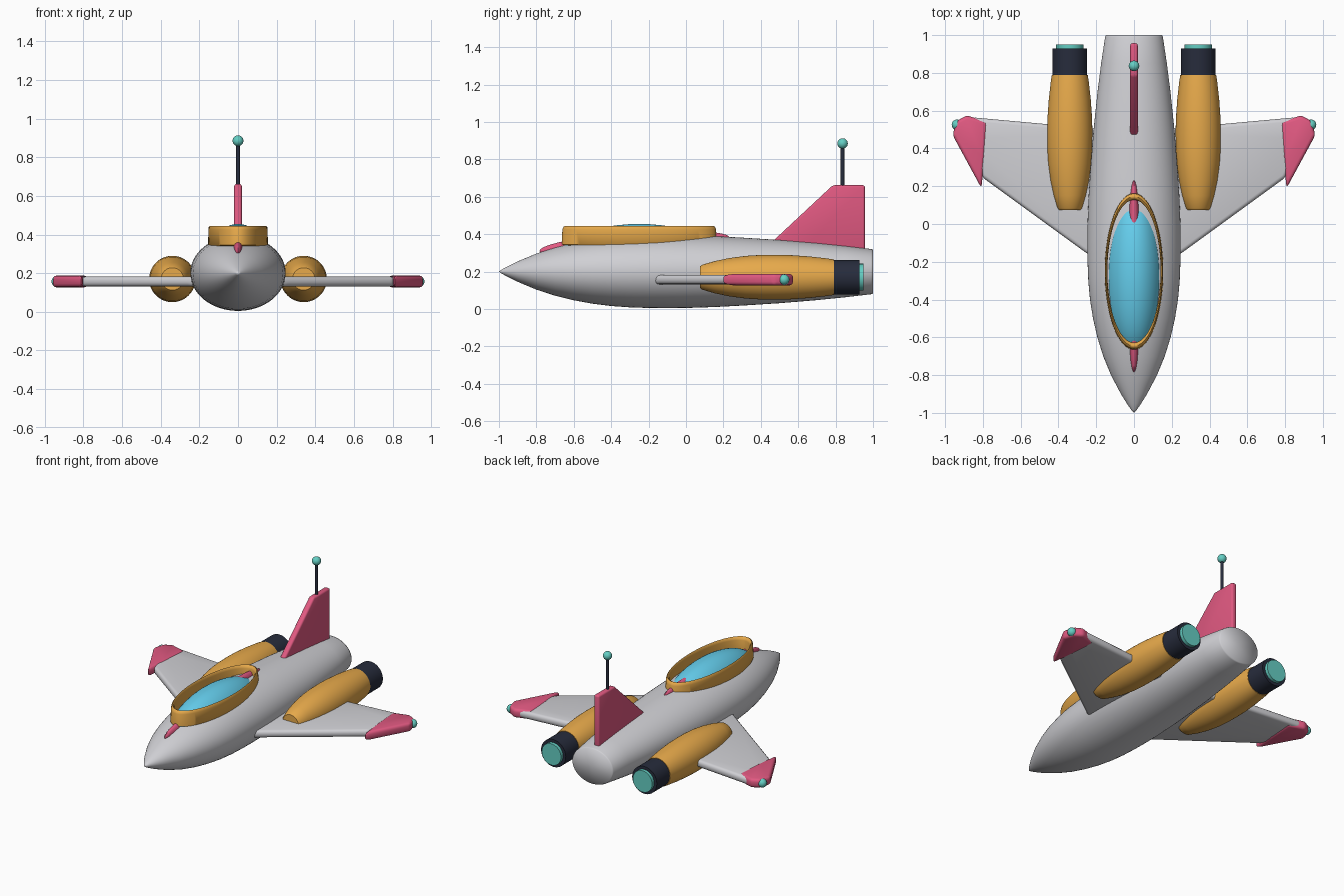
import bpy, bmesh, math
from mathutils import Matrix, Vector

if "Cube" in bpy.data.objects:
    bpy.data.objects.remove(bpy.data.objects["Cube"])


def mat(name, rgb):
    m = bpy.data.materials.new(name)
    m.diffuse_color = (*rgb, 1)
    m.use_nodes = True
    m.node_tree.nodes["Principled BSDF"].inputs["Base Color"].default_value = m.diffuse_color
    return m


ORANGE = mat("orange", (0.80, 0.40, 0.07))
PINK = mat("pink", (0.75, 0.10, 0.22))
DARK = mat("dark", (0.02, 0.025, 0.045))
TEAL = mat("teal", (0.13, 0.62, 0.55))
BLUE = mat("blue", (0.13, 0.62, 0.85))
GREY = mat("light_grey", (0.63, 0.63, 0.66))


def finish(name, bm, material, mirror=False, angle=40):
    bmesh.ops.recalc_face_normals(bm, faces=bm.faces)
    me = bpy.data.meshes.new(name)
    bm.to_mesh(me)
    bm.free()
    ob = bpy.data.objects.new(name, me)
    bpy.context.collection.objects.link(ob)
    if material:
        me.materials.append(material)
    if mirror:
        ob.modifiers.new("mirror", "MIRROR").use_clip = False
    bpy.ops.object.select_all(action="DESELECT")
    ob.select_set(True)
    bpy.context.view_layer.objects.active = ob
    bpy.ops.object.shade_smooth_by_angle(angle=math.radians(angle))
    return ob


def lathe(name, profile, place, material, segs=48, loop=False, **kw):
    """Spin (height, radius) points; place(a, b, h) maps to model space."""
    bm = bmesh.new()
    rings = []
    for h, r in profile:
        n = 1 if r == 0 else segs
        rings.append([bm.verts.new(place(r * math.cos(2 * math.pi * i / segs),
                                         r * math.sin(2 * math.pi * i / segs), h))
                      for i in range(n)])
    pairs = list(zip(rings, rings[1:]))
    if loop:
        pairs.append((rings[-1], rings[0]))
    for p, q in pairs:
        for i in range(segs):
            j = (i + 1) % segs
            corners = [p[i % len(p)], p[j % len(p)], q[j % len(q)], q[i % len(q)]]
            bm.faces.new(list(dict.fromkeys(corners)))
    return finish(name, bm, material, **kw)


def plate(name, pts, place, thick, bevel, material, **kw):
    """Extrude a 2D outline by thick about its middle and round the edges."""
    bm = bmesh.new()
    face = bm.faces.new([bm.verts.new(place(a, b, -thick / 2)) for a, b in pts])
    ext = bmesh.ops.extrude_face_region(bm, geom=[face])
    shift = Vector(place(0, 0, thick)) - Vector(place(0, 0, 0))
    bmesh.ops.translate(bm, vec=shift,
                        verts=[v for v in ext["geom"] if isinstance(v, bmesh.types.BMVert)])
    bmesh.ops.recalc_face_normals(bm, faces=bm.faces)
    bmesh.ops.bevel(bm, geom=bm.edges[:], offset=bevel, segments=3,
                    profile=0.5, affect="EDGES", clamp_overlap=True)
    return finish(name, bm, material, **kw)


def ball(name, loc, size, material, tilt=0, **kw):
    bm = bmesh.new()
    m = Matrix.Translation(loc) @ Matrix.Rotation(tilt, 4, "X") @ Matrix.Diagonal((*size, 1))
    bmesh.ops.create_uvsphere(bm, u_segments=40, v_segments=24, radius=1, matrix=m)
    return finish(name, bm, material, **kw)


# fuselage: flattened spindle along y
lathe("fuselage",
      [(-1, 0), (-0.985, 0.014), (-0.95, 0.038), (-0.9, 0.069), (-0.8, 0.122), (-0.7, 0.163),
       (-0.6, 0.194), (-0.5, 0.217), (-0.4, 0.233), (-0.3, 0.242), (-0.2, 0.246),
       (-0.1, 0.247), (0, 0.246), (0.15, 0.240), (0.3, 0.230), (0.5, 0.214),
       (0.7, 0.193), (0.85, 0.174), (0.99, 0.153), (1, 0.148), (1, 0)],
      lambda a, b, h: (a, h, 0.2 + 0.79 * b), GREY, segs=64, angle=100)

# canopy: glass dome, raised rim and the spine strip below it
ball("canopy_glass", (0, -0.25, 0.255), (0.158, 0.45, 0.2), BLUE)
lathe("canopy_rim",
      [(0.335, 0.93), (0.425, 0.915), (0.439, 0.93), (0.445, 0.957),
       (0.439, 0.982), (0.425, 0.995), (0.345, 1.005)],
      lambda a, b, h: (0.154 * a, -0.25 + 0.413 * b, h), ORANGE, segs=72, loop=True, angle=60)
ball("spine_strip", (0, -0.275, 0.345), (0.038, 0.51, 0.065), PINK, tilt=0.07)

# wings with coloured tips and tip lights
flat = lambda a, b, t: (a, b, 0.157 + t)
plate("wings", [(0.15, -0.22), (0.25, -0.155), (0.80, 0.245), (0.90, 0.45), (0.86, 0.565), (0.15, 0.50)],
      flat, 0.05, 0.02, GREY, mirror=True)
plate("wing_tips", [(0.808, 0.19), (0.96, 0.47), (0.94, 0.545), (0.885, 0.575), (0.777, 0.54), (0.79, 0.36)],
      flat, 0.06, 0.018, PINK, mirror=True)
ball("wing_lights", (0.937, 0.525, 0.157), (0.028,) * 3, TEAL, mirror=True)

# engines: nacelle, nozzle and glowing exhaust
engine = lambda a, b, h: (0.34 + a, h, 0.17 + b)
lathe("engine_nacelles",
      [(0.075, 0), (0.075, 0.058), (0.085, 0.066), (0.15, 0.085), (0.23, 0.102), (0.32, 0.114),
       (0.40, 0.119), (0.48, 0.12), (0.56, 0.118), (0.66, 0.111), (0.75, 0.101), (0.79, 0.095), (0.79, 0)],
      engine, ORANGE, mirror=True)
lathe("engine_nozzles", [(0.785, 0), (0.785, 0.092), (0.928, 0.092), (0.928, 0)],
      engine, DARK, mirror=True)
lathe("engine_exhausts", [(0.92, 0), (0.92, 0.072), (0.95, 0.072), (0.95, 0)],
      engine, TEAL, mirror=True)

# tail fin with antenna
plate("tail_fin", [(0.44, 0.34), (0.785, 0.662), (0.957, 0.662), (0.957, 0.28), (0.6, 0.28)],
      lambda a, b, t: (t, a, b), 0.04, 0.012, PINK)
lathe("antenna_rod", [(0.64, 0), (0.64, 0.01), (0.88, 0.01), (0.88, 0)],
      lambda a, b, h: (a, 0.837 + b, h), DARK, segs=16)
ball("antenna_ball", (0, 0.837, 0.885), (0.028,) * 3, TEAL)
